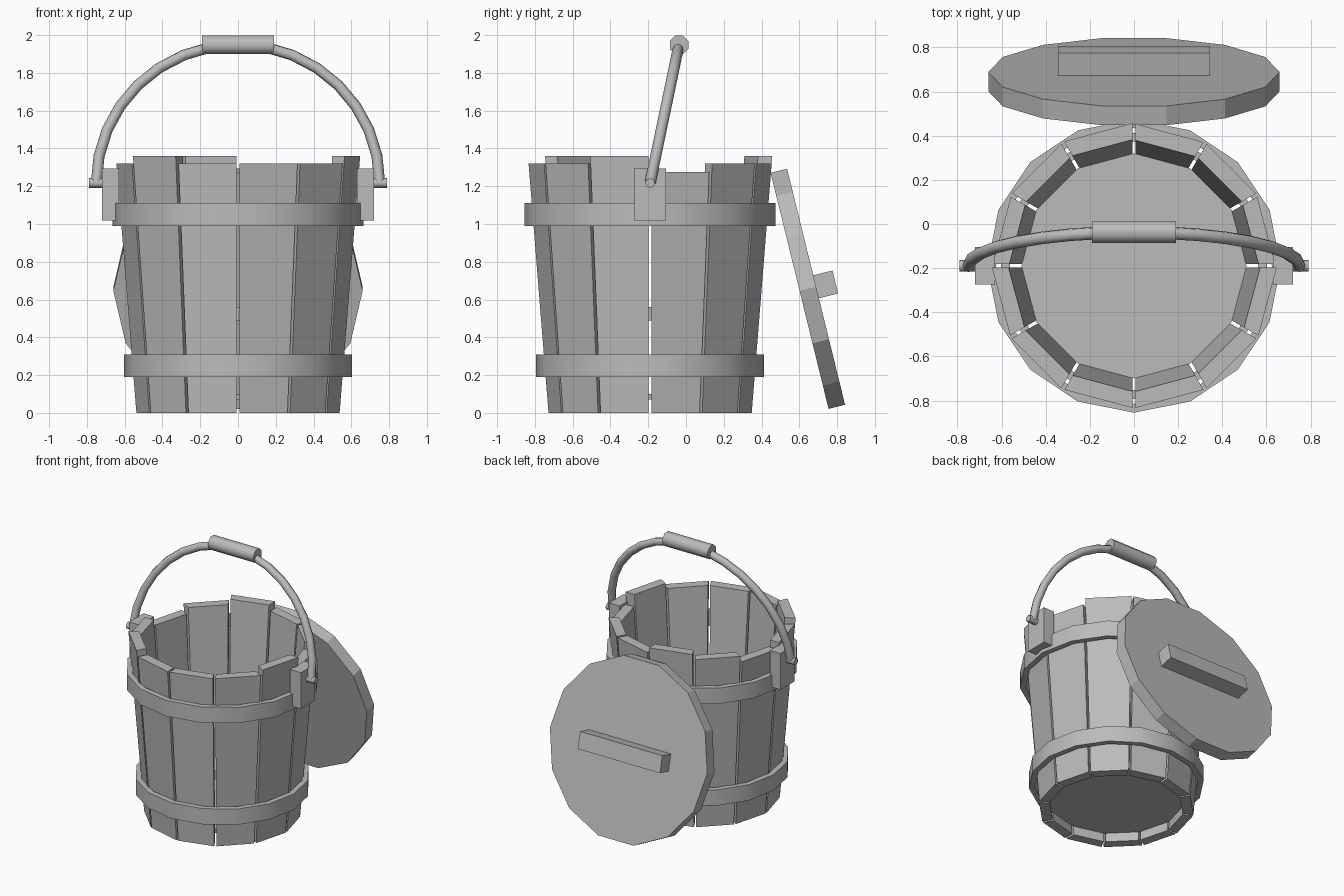
import bpy, bmesh, math
from mathutils import Matrix, Vector

if "Cube" in bpy.data.objects:
    bpy.data.objects.remove(bpy.data.objects["Cube"])

grey = bpy.data.materials.new("plain_grey")
grey.use_nodes = True
COLOR = (0.5, 0.5, 0.5, 1)
grey.diffuse_color = COLOR
grey.node_tree.nodes["Principled BSDF"].inputs["Base Color"].default_value = COLOR

CY = -0.19                      # bucket axis
SLOPE, R0, WALL = 0.08, 0.54, 0.075


def finish(name, bm, smooth=False):
    bmesh.ops.recalc_face_normals(bm, faces=bm.faces)
    mesh = bpy.data.meshes.new(name)
    bm.to_mesh(mesh)
    bm.free()
    mesh.materials.append(grey)
    ob = bpy.data.objects.new(name, mesh)
    bpy.context.collection.objects.link(ob)
    if smooth:
        bpy.ops.object.select_all(action='DESELECT')
        ob.select_set(True)
        bpy.context.view_layer.objects.active = ob
        bpy.ops.object.shade_smooth_by_angle(angle=math.radians(50))
    return ob


def box(name, centre, size, rot=Matrix()):
    bm = bmesh.new()
    bmesh.ops.create_cube(bm, size=1, matrix=Matrix.Translation(centre) @ rot @ Matrix.Diagonal((*size, 1)))
    return finish(name, bm)


def cylinder(name, centre, r1, r2, depth, sides, rot=Matrix(), smooth=False):
    bm = bmesh.new()
    bmesh.ops.create_cone(bm, cap_ends=True, segments=sides, radius1=r1, radius2=r2, depth=depth,
                          matrix=Matrix.Translation(centre) @ rot)
    return finish(name, bm, smooth)


# Staves: tapered planks with small gaps and uneven tops
def stave(index, height, gap=0.008):
    bm = bmesh.new()
    mid = math.radians(15 + 30 * index)
    half = math.radians(15)
    rings = []
    for z in (0, height):
        ro = R0 + SLOPE * z
        ring = []
        for r, side in ((ro, -1), (ro, 1), (ro - WALL, 1), (ro - WALL, -1)):
            p = Vector((r * math.cos(half), side * (r * math.sin(half) - gap), z))
            ring.append(bm.verts.new(Matrix.Translation((0, CY, 0)) @ Matrix.Rotation(mid, 4, 'Z') @ p))
        rings.append(ring)
    low, top = rings
    bm.faces.new(low)
    bm.faces.new(top)
    for i in range(4):
        j = (i + 1) % 4
        bm.faces.new((low[i], low[j], top[j], top[i]))
    finish(f"stave_{index + 1}", bm)


LOW, MID, HIGH = 1.275, 1.32, 1.36
for i, h in enumerate((LOW, MID, MID, HIGH, MID, LOW, MID, HIGH, MID, MID, MID, HIGH)):
    stave(i, h)

# Base board and raised inner board
for name, z0, z1 in (("base_board", 0.07, 0.10), ("inner_board", 0.49, 0.56)):
    ra, rb = (R0 - WALL + SLOPE * z for z in (z0, z1))
    cylinder(name, (0, CY, (z0 + z1) / 2), ra, rb, z1 - z0, 12, Matrix.Rotation(math.pi / 2, 4, 'Z'))


# Hoops
def hoop(name, z0, z1, inner, outer, sides=16):
    bm = bmesh.new()
    profile = ((inner, z0), (outer, z0), (outer, z1), (inner, z1))
    rings = []
    for i in range(sides):
        a = math.tau * i / sides
        rings.append([bm.verts.new((r * math.cos(a), CY + r * math.sin(a), z)) for r, z in profile])
    for i in range(sides):
        a, b = rings[i], rings[(i + 1) % sides]
        for k in range(4):
            m = (k + 1) % 4
            bm.faces.new((a[k], b[k], b[m], a[m]))
    finish(name, bm, True)


hoop("upper_hoop", 0.99, 1.11, 0.625, 0.665)
hoop("lower_hoop", 0.19, 0.31, 0.563, 0.603)

# Handle brackets and pegs
SIDEWAYS = Matrix.Rotation(math.pi / 2, 4, 'Y')
for side, s in (("left", 1), ("right", -1)):
    box(f"{side}_bracket", (s * 0.675, CY, 1.155), (0.09, 0.17, 0.275))
    cylinder(f"{side}_peg", (s * 0.74, CY, 1.217), 0.026, 0.026, 0.10, 8, SIDEWAYS, True)

# Bail handle: a round rod swept along a leaning half ellipse
bm = bmesh.new()
STEPS, SIDES, ROD = 16, 8, 0.029
lean = Vector((0, 0.153, 0.733))
rings = []
for i in range(STEPS + 1):
    t = math.pi * i / STEPS
    centre = Vector((0.75 * math.cos(t), CY, 1.217)) + lean * math.sin(t)
    tangent = (Vector((-0.75 * math.sin(t), 0, 0)) + lean * math.cos(t)).normalized()
    across = Vector((1, 0, 0)).cross(lean).normalized()
    out = across.cross(tangent)
    rings.append([bm.verts.new(centre + ROD * (across * math.cos(a) + out * math.sin(a)))
                  for a in (math.tau * k / SIDES for k in range(SIDES))])
for a, b in zip(rings, rings[1:]):
    for k in range(SIDES):
        m = (k + 1) % SIDES
        bm.faces.new((a[k], a[m], b[m], b[k]))
bm.faces.new(rings[0])
bm.faces.new(rings[-1])
finish("bail_handle", bm, True)
cylinder("handle_grip", (0, -0.037, 1.948), 0.053, 0.053, 0.38, 8,
         SIDEWAYS @ Matrix.Rotation(math.pi / 8, 4, 'Z'), True)

# Lid leaning against the back, with its bar grip
tilt = Matrix.Rotation(math.radians(13.8 - 90), 4, 'X')
lid_centre = Vector((0, 0.645, 0.657))
cylinder("lid", lid_centre, 0.66, 0.66, 0.09, 14, tilt @ Matrix.Rotation(math.pi / 2, 4, 'Z'))
box("lid_grip", lid_centre + tilt @ Vector((0, 0, 0.095)), (0.69, 0.125, 0.11), tilt)
